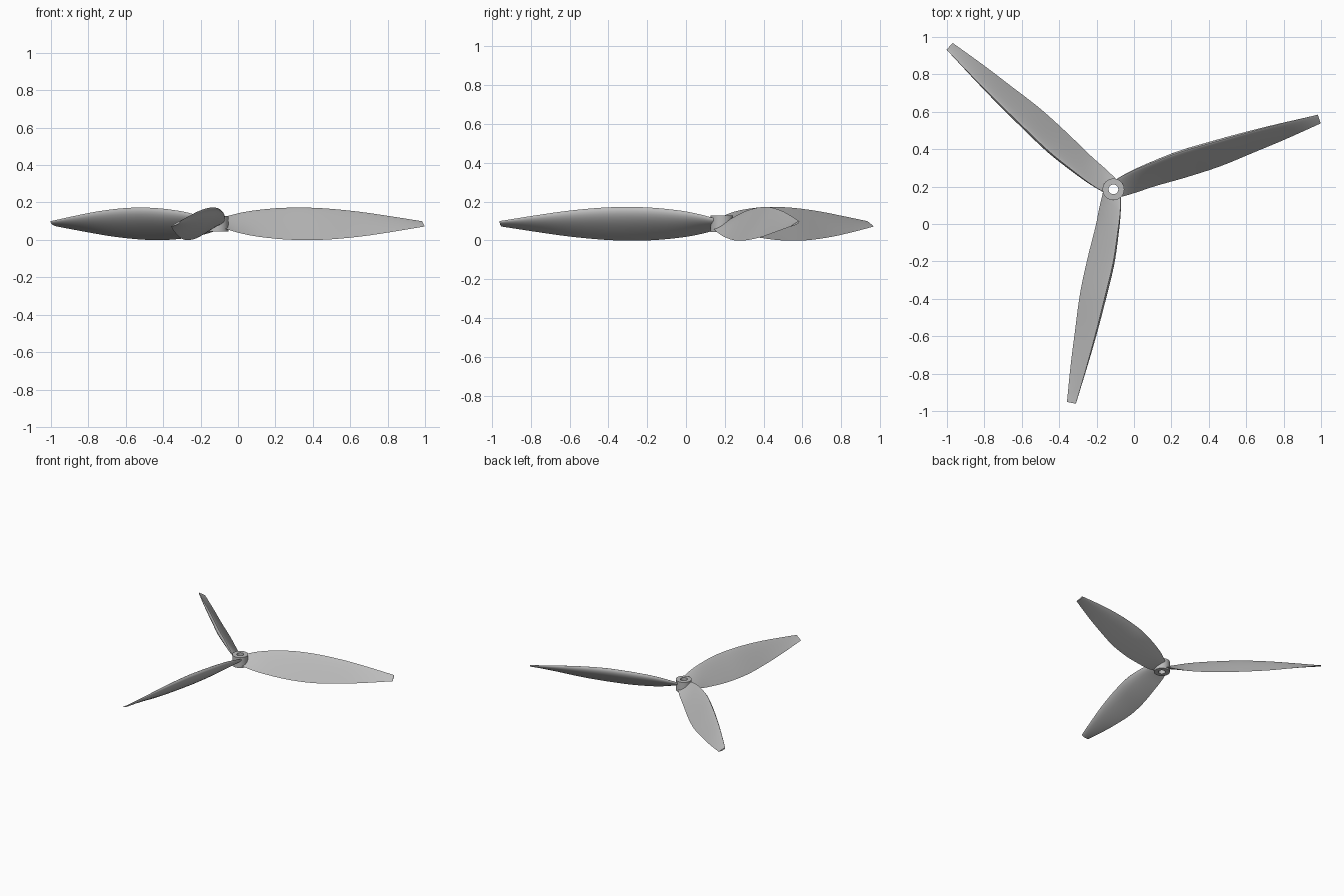
import bpy, bmesh
from math import radians, sqrt, cos, pi
from mathutils import Matrix, Vector

cube = bpy.data.objects.get("Cube")
if cube:
    bpy.data.objects.remove(cube, do_unlink=True)

HUB = Vector((-0.11, 0.185, 0.086))
FIRST_ANGLE = 18.9

grey = bpy.data.materials.new("plain grey")
grey.use_nodes = True
colour = (0.5, 0.5, 0.5, 1)
grey.diffuse_color = colour
grey.node_tree.nodes["Principled BSDF"].inputs["Base Color"].default_value = colour

# Blade stations: radius, high edge offset, low edge offset, half height
STATIONS = [Vector(s) for s in (
    (0.03, 0.045, -0.052, 0.028),
    (0.11, 0.058, -0.055, 0.050),
    (0.22, 0.066, -0.056, 0.070),
    (0.39, 0.073, -0.065, 0.085),
    (0.58, 0.065, -0.068, 0.085),
    (0.78, 0.054, -0.056, 0.069),
    (0.96, 0.041, -0.044, 0.045),
    (1.163, 0.023, -0.025, 0.014))]


def spline(points, steps):
    """Smooth curve through all the points."""
    ends = [2 * points[0] - points[1]] + points + [2 * points[-1] - points[-2]]
    out = []
    for a, b, c, d in zip(ends, ends[1:], ends[2:], ends[3:]):
        for i in range(steps):
            u = i / steps
            out.append(b + (c - a) * (u / 2) + (2 * a - 5 * b + 4 * c - d) * (u * u / 2)
                       + (3 * b - a - 3 * c + d) * (u ** 3 / 2))
    return out + [points[-1]]


def thickness(s):
    """Aerofoil thickness along the chord, one at its fullest."""
    return 2 * (1.4845 * sqrt(s) - 0.63 * s - 1.758 * s**2 + 1.4215 * s**3 - 0.518 * s**4)


def section(station, n=14):
    """Closed aerofoil loop: nearly flat above, full below."""
    r, high, low, h = station
    lead, tail = Vector((r, high, h)), Vector((r, low, -h))
    chord = tail - lead
    below = Vector((0, -chord.z, chord.y))
    full = 0.18
    loop = []
    for k in range(2 * n):
        s = (1 - cos(pi * k / n)) / 2
        side = 0.85 if k < n else -0.15
        loop.append(lead + chord * s + below * (side * full * max(0, thickness(s))))
    return loop


def finish(bm, name):
    bmesh.ops.recalc_face_normals(bm, faces=bm.faces)
    mesh = bpy.data.meshes.new(name)
    bm.to_mesh(mesh)
    bm.free()
    mesh.materials.append(grey)
    obj = bpy.data.objects.new(name, mesh)
    bpy.context.collection.objects.link(obj)
    obj.location = HUB
    bpy.ops.object.select_all(action='DESELECT')
    obj.select_set(True)
    bpy.context.view_layer.objects.active = obj
    bpy.ops.object.shade_smooth_by_angle(angle=radians(40))
    return obj


def loft(bm, rings, closed=False):
    """Skin a list of vertex rings."""
    pairs = list(zip(rings, rings[1:]))
    if closed:
        pairs.append((rings[-1], rings[0]))
    for a, b in pairs:
        for i in range(len(a)):
            j = (i + 1) % len(a)
            bm.faces.new((a[i], a[j], b[j], b[i]))


# Three swept, twisted blades
for number, name in enumerate(("right_blade", "back_blade", "front_blade")):
    bm = bmesh.new()
    rings = [[bm.verts.new(p) for p in section(s)] for s in spline(STATIONS, 6)]
    loft(bm, rings)
    bm.faces.new(rings[0])
    bm.faces.new(rings[-1])
    turn = Matrix.Rotation(radians(FIRST_ANGLE + 120 * number), 4, 'Z')
    bmesh.ops.transform(bm, matrix=turn, verts=bm.verts)
    finish(bm, name)

# Hub ring with a shaft hole
bm = bmesh.new()
profile = [(0.026, -0.042), (0.058, -0.042), (0.058, 0.042), (0.026, 0.042)]
rings = []
for radius, z in profile:
    rings.append([bm.verts.new(Matrix.Rotation(2 * pi * i / 48, 3, 'Z') @ Vector((radius, 0, z)))
                  for i in range(48)])
loft(bm, rings, closed=True)
finish(bm, "hub")
